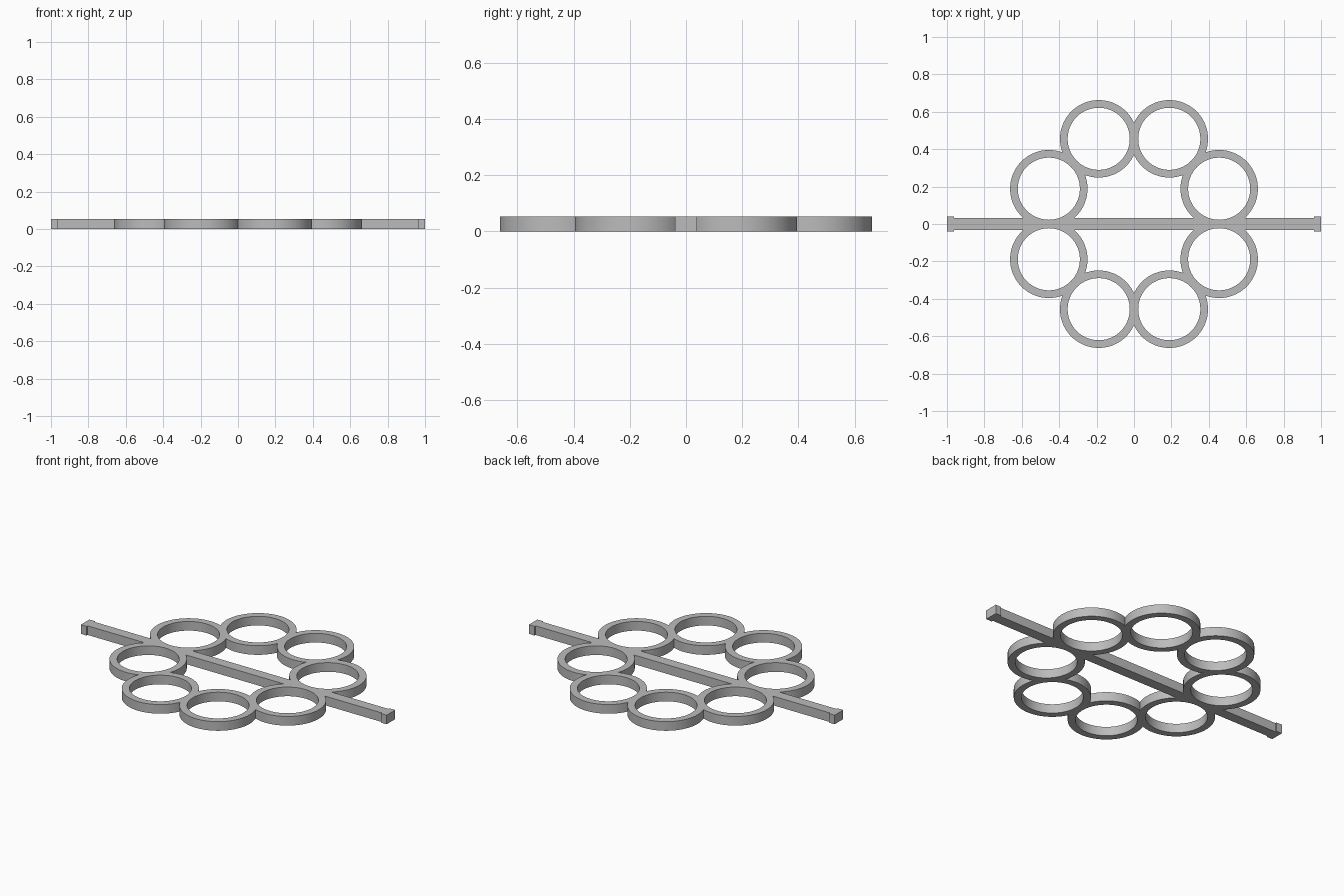
import bpy
import bmesh
from math import cos, sin, pi, radians

cube = bpy.data.objects.get("Cube")
if cube:
    bpy.data.objects.remove(cube, do_unlink=True)

HEIGHT = 0.054
RING_ORBIT = 0.493      # distance of ring centres from the middle
OUTER, INNER = 0.207, 0.166
SEGMENTS = 96

grey = bpy.data.materials.new("plain grey")
grey.use_nodes = True
grey.diffuse_color = (0.5, 0.5, 0.5, 1)
grey.node_tree.nodes["Principled BSDF"].inputs["Base Color"].default_value = (0.5, 0.5, 0.5, 1)


def prism(name, outline, z0, z1):
    """Upright solid with the given (x, y) outline."""
    bm = bmesh.new()
    base = bm.faces.new([bm.verts.new((x, y, z0)) for x, y in outline])
    top = bmesh.ops.extrude_face_region(bm, geom=[base])["geom"]
    bmesh.ops.translate(bm, vec=(0, 0, z1 - z0),
                        verts=[v for v in top if isinstance(v, bmesh.types.BMVert)])
    bmesh.ops.recalc_face_normals(bm, faces=bm.faces)
    mesh = bpy.data.meshes.new(name)
    bm.to_mesh(mesh)
    bm.free()
    mesh.materials.append(grey)
    obj = bpy.data.objects.new(name, mesh)
    bpy.context.collection.objects.link(obj)
    return obj


def circle(cx, cy, r):
    return [(cx + r * cos(2 * pi * i / SEGMENTS), cy + r * sin(2 * pi * i / SEGMENTS))
            for i in range(SEGMENTS)]


def combine(target, tool, operation):
    """Apply one boolean and discard the tool."""
    mod = target.modifiers.new("join", "BOOLEAN")
    mod.operation, mod.solver, mod.object = operation, "EXACT", tool
    bpy.context.view_layer.objects.active = target
    bpy.ops.object.modifier_apply(modifier=mod.name)
    bpy.data.objects.remove(tool, do_unlink=True)


# Cross bar with wider square ends, drawn as one outline
half = [(1, -0.04), (1, 0.04), (0.962, 0.04), (0.962, 0.031)]
right = [(0.962, -0.031), (0.962, -0.04)] + half
frame = prism("ring_frame_with_cross_bar", right + [(-x, -y) for x, y in right], 0, HEIGHT)

# Eight touching discs around the middle, then their holes
centres = [(RING_ORBIT * cos(radians(22.5 + 45 * i)), RING_ORBIT * sin(radians(22.5 + 45 * i)))
           for i in range(8)]
for cx, cy in centres:
    combine(frame, prism("ring", circle(cx, cy, OUTER), 0, HEIGHT), "UNION")
for cx, cy in centres:
    combine(frame, prism("hole_cutter", circle(cx, cy, INNER), -0.1, HEIGHT + 0.1), "DIFFERENCE")

# Smooth round walls, crisp rims
bpy.ops.object.select_all(action="DESELECT")
frame.select_set(True)
bpy.context.view_layer.objects.active = frame
bpy.ops.object.shade_smooth_by_angle(angle=radians(30))
